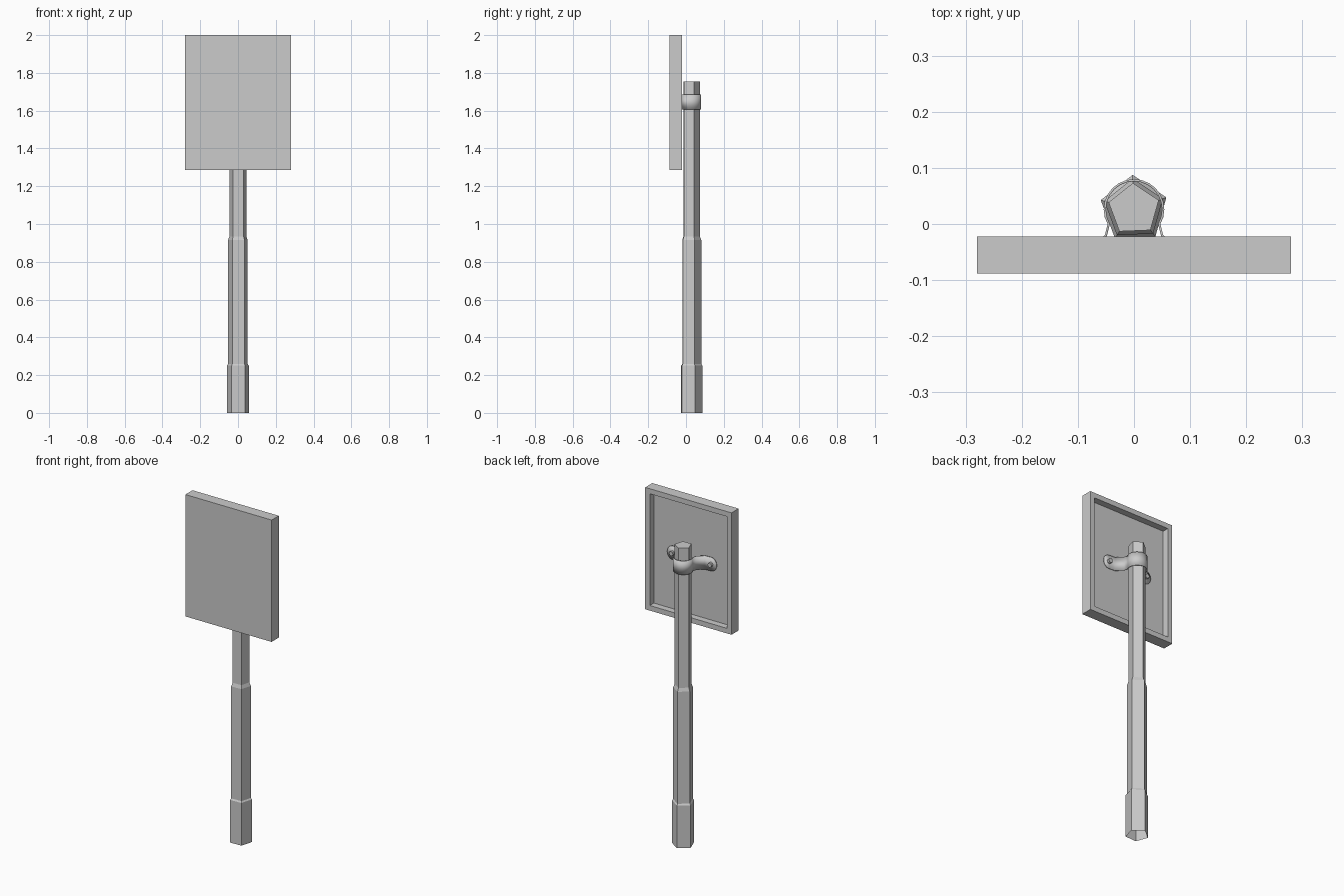
import bpy, bmesh
from math import radians, cos, sin, pi
from mathutils import Vector

if "Cube" in bpy.data.objects:
    bpy.data.objects.remove(bpy.data.objects["Cube"])

CY, TURN = 0.026, radians(2.4)   # pole axis and slight twist


def make(name, bm):
    bmesh.ops.recalc_face_normals(bm, faces=bm.faces)
    me = bpy.data.meshes.new(name)
    bm.to_mesh(me)
    bm.free()
    ob = bpy.data.objects.new(name, me)
    bpy.context.collection.objects.link(ob)
    return ob


def penta(r, k):
    a = radians(90 + 72 * k) + TURN
    return r * cos(a), CY + r * sin(a)


# stepped five-sided pole, open at the bottom
bm = bmesh.new()
rings = [[bm.verts.new((*penta(r, k), z)) for k in range(5)]
         for z, r in [(0, .0615), (.25, .0615), (.258, .055), (.915, .055), (.935, .047), (1.755, .047)]]
for a, b in zip(rings, rings[1:]):
    for k in range(5):
        bm.faces.new((a[k], a[(k + 1) % 5], b[(k + 1) % 5], b[k]))
bm.faces.new(rings[-1])
make("pole", bm)

# sign panel with a recessed back
bm = bmesh.new()
bmesh.ops.create_cube(bm, size=1)
for v in bm.verts:
    v.co = Vector((v.co.x * .56, v.co.y * .066 - .055, v.co.z * .715 + 1.6425))
bm.normal_update()
back = max(bm.faces, key=lambda f: f.normal.y)
bmesh.ops.inset_region(bm, faces=[back], thickness=.042)
floor = bmesh.ops.extrude_face_region(bm, geom=[back])["geom"]
bmesh.ops.delete(bm, geom=[back], context='FACES_ONLY')
bmesh.ops.translate(bm, verts=[g for g in floor if isinstance(g, bmesh.types.BMVert)], vec=(0, -.038, 0))
make("sign_panel", bm)

# clamp strap: curved around the back of the pole, flaring to two tabs
ZC, H, R = 1.645, .04, .052
half = [(R * cos(radians(t)), CY + R * sin(radians(t))) for t in range(90, -31, -15)]
half += [(.05, -.02), (.085, -.054)]
half += [(.125 + .035 * sin(pi / 2 * i / 6), -.056) for i in range(7)]
path = [(-x, y) for x, y in half[:0:-1]] + half
bm = bmesh.new()
cols = []
for x, y in path:
    d = max(0, abs(x) - .125) / .035          # rounded tab ends
    h = max(.002, H * max(0, 1 - d * d) ** .5)
    cols.append([bm.verts.new((x, y, ZC + s * h)) for s in (-1, 1)])
for a, b in zip(cols, cols[1:]):
    bm.faces.new((a[0], b[0], b[1], a[1]))
strap = make("clamp_strap", bm)
mod = strap.modifiers.new("thickness", 'SOLIDIFY')
mod.thickness = .004
mod.offset = 0
bpy.context.view_layer.objects.active = strap
strap.select_set(True)
bpy.ops.object.shade_smooth_by_angle(angle=radians(30))

# bolts holding the tabs
for side, s in (("left", -1), ("right", 1)):
    bpy.ops.mesh.primitive_cylinder_add(vertices=8, radius=.013, depth=.022,
                                        location=(s * .125, -.05, ZC), rotation=(pi / 2, 0, 0))
    bpy.context.object.name = "bolt_" + side
